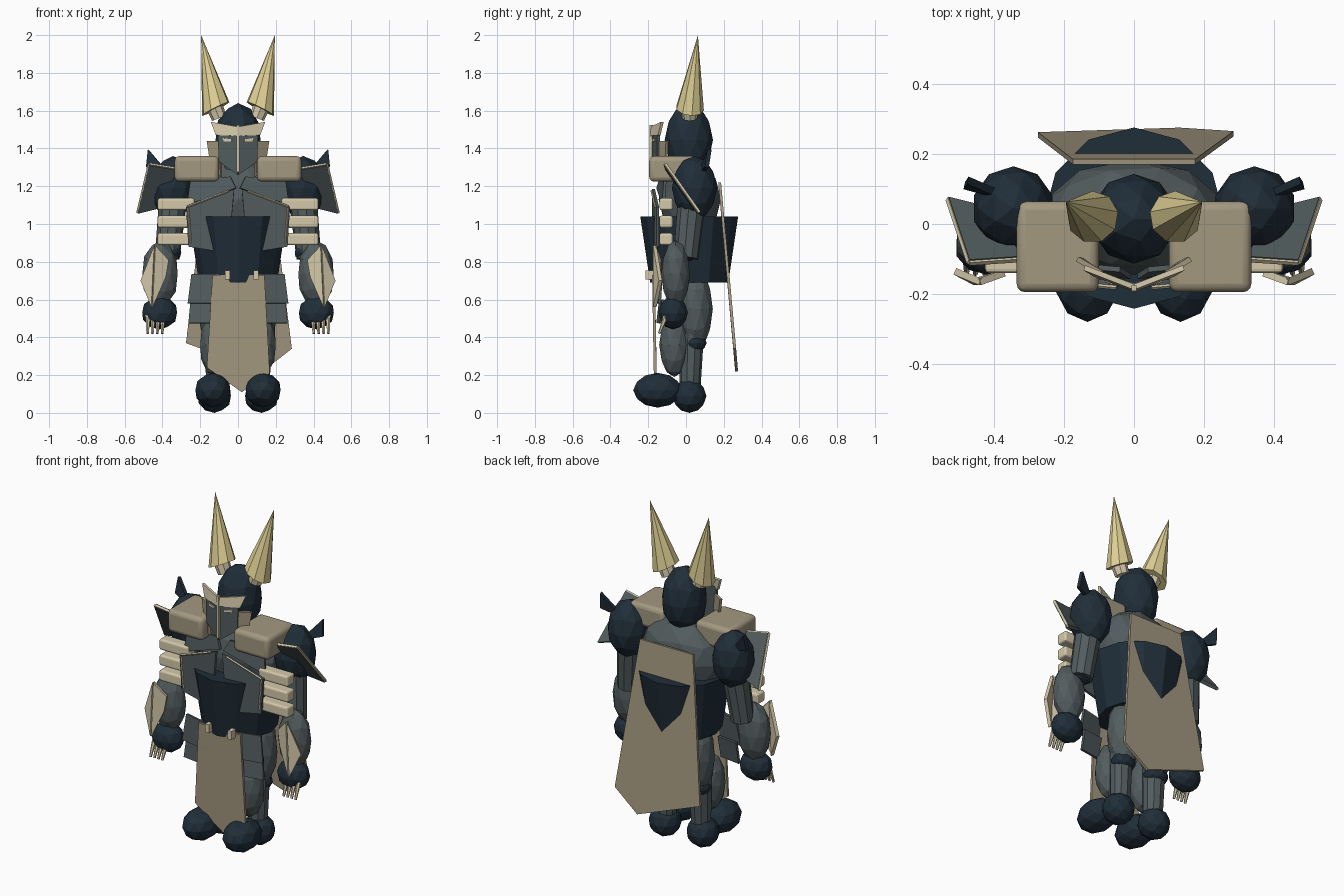
import bpy, bmesh, math
from mathutils import Vector, Matrix

if "Cube" in bpy.data.objects:
    bpy.data.objects.remove(bpy.data.objects["Cube"])


def mat(name, r, g, b):
    lin = lambda c: ((c / 255 + 0.055) / 1.055) ** 2.4 if c > 10 else c / 255 / 12.92
    m = bpy.data.materials.new(name)
    m.diffuse_color = (lin(r), lin(g), lin(b), 1)
    m.use_nodes = True
    m.node_tree.nodes["Principled BSDF"].inputs["Base Color"].default_value = m.diffuse_color
    return m


DARK = mat("dark navy", 32, 46, 57)
GREY = mat("steel grey", 82, 92, 94)
BEIGE = mat("beige cloth", 163, 152, 128)
CREAM = mat("cream bone", 212, 201, 170)
GOLD = mat("pale gold", 222, 207, 148)


def finish(name, bm, material):
    bmesh.ops.recalc_face_normals(bm, faces=bm.faces)
    me = bpy.data.meshes.new(name)
    bm.to_mesh(me)
    bm.free()
    me.materials.append(material)
    ob = bpy.data.objects.new(name, me)
    bpy.context.collection.objects.link(ob)
    return ob


def ball(name, c, r, material, sub=2):
    bm = bmesh.new()
    bmesh.ops.create_icosphere(bm, subdivisions=sub, radius=1)
    bmesh.ops.transform(bm, verts=bm.verts, matrix=Matrix.Translation(c) @ Matrix.Diagonal((*r, 1)))
    return finish(name, bm, material)


def rod(name, a, b, r1, r2, material, n=8):
    a, b = Vector(a), Vector(b)
    d = b - a
    bm = bmesh.new()
    bmesh.ops.create_cone(bm, cap_ends=True, segments=n, radius1=r1, radius2=r2, depth=d.length)
    m = Matrix.Translation((a + b) / 2) @ d.to_track_quat('Z', 'Y').to_matrix().to_4x4()
    bmesh.ops.transform(bm, verts=bm.verts, matrix=m)
    return finish(name, bm, material)


def plate(name, pts, material, t=0.015, s=1):
    """Flat panel given by its outline, thickened evenly to both sides."""
    pts = [Vector((p[0] * s, p[1], p[2])) for p in pts]
    n = (pts[1] - pts[0]).cross(pts[2] - pts[0]).normalized() * t / 2
    bm = bmesh.new()
    lo = [bm.verts.new(p - n) for p in pts]
    hi = [bm.verts.new(p + n) for p in pts]
    bm.faces.new(hi)
    bm.faces.new(lo[::-1])
    for i in range(len(pts)):
        j = (i + 1) % len(pts)
        bm.faces.new((lo[i], lo[j], hi[j], hi[i]))
    return finish(name, bm, material)


def box(name, c, size, material, bevel=0.0):
    bm = bmesh.new()
    bmesh.ops.create_cube(bm, size=1)
    bmesh.ops.transform(bm, verts=bm.verts, matrix=Matrix.Translation(c) @ Matrix.Diagonal((*size, 1)))
    if bevel:
        bmesh.ops.bevel(bm, geom=bm.edges[:], offset=bevel, segments=3, profile=0.5, affect='EDGES')
    return finish(name, bm, material)


# Body core
ball("chest", (0, 0.02, 1.13), (0.265, 0.165, 0.22), GREY)
rod("waist_guard", (0, 0.017, 0.69), (0, 0.017, 1.04), 0.207, 0.259, DARK, 12)
ball("head", (0, 0.015, 1.445), (0.125, 0.128, 0.195), DARK)
rod("neck", (0, 0, 1.2), (0, 0, 1.34), 0.1, 0.09, GREY)
box("nose_ridge", (0, -0.184, 1.40), (0.014, 0.016, 0.25), CREAM)

# Cloth
plate("loincloth", [(-0.135, -0.172, 0.73), (0.14, -0.172, 0.73), (0.168, -0.163, 0.21),
                    (0.02, -0.161, 0.11), (-0.165, -0.163, 0.24)], BEIGE)
for x in (-0.055, 0.095):
    box("cloth_clip", (x, -0.195, 0.73), (0.025, 0.04, 0.05), CREAM)
plate("cape", [(-0.175, 0.178, 1.22), (0.175, 0.178, 1.22), (0.285, 0.258, 0.34),
               (0.13, 0.268, 0.22), (-0.275, 0.255, 0.37)], BEIGE)

for s, side in ((-1, "right"), (1, "left")):
    def P(x, y, z):
        return (s * x, y, z)

    # Horns, with the base cut sloping down on the outside
    rod(side + "_horn_collar", P(0.100, 0.02, 1.56), P(0.125, 0.02, 1.625), 0.040, 0.045, CREAM)
    horn = rod(side + "_horn", P(0.118, 0.02, 1.61), P(0.195, 0.063, 2.0), 0.075, 0.0, GOLD, 9)
    for v in horn.data.vertices:
        if v.co.z < 1.8:
            v.co.z -= 0.3 * (abs(v.co.x) - 0.118)

    # Face mask
    plate(side + "_mask", [(0, -0.175, 1.48), (0.105, -0.145, 1.48), (0.10, -0.145, 1.33),
                           (0, -0.175, 1.26)], GREY, s=s)
    plate(side + "_brow", [(0, -0.180, 1.515), (0.142, -0.125, 1.54), (0.115, -0.142, 1.47),
                           (0, -0.185, 1.465)], CREAM, s=s)
    plate(side + "_eye", [(0.032, -0.176, 1.448), (0.08, -0.162, 1.455), (0.075, -0.164, 1.437),
                          (0.032, -0.176, 1.437)], CREAM, 0.009, s)
    plate(side + "_cheek", [(0.095, -0.14, 1.44), (0.162, -0.10, 1.44), (0.145, -0.105, 1.33),
                            (0.09, -0.14, 1.25)], BEIGE, s=s)

    # Shoulder pads and balls
    pad = box(side + "_shoulder_pad", P(0.218, -0.065, 1.292), (0.235, 0.26, 0.135), BEIGE, 0.025)
    for f in pad.data.polygons:
        f.use_smooth = f.area < 0.004
    ball(side + "_shoulder", P(0.345, 0.045, 1.19), (0.118, 0.12, 0.17), DARK)
    plate(side + "_shoulder_fin", [(0.36, 0.075, 1.26), (0.475, 0.125, 1.395),
                                   (0.485, 0.11, 1.30)], DARK, 0.022, s)

    # Angled shoulder guard with pale rims
    a, b, c = (0.32, -0.10, 1.29), (0.47, -0.11, 1.315), (0.53, 0.07, 1.06)
    plate(side + "_shoulder_guard", [a, b, c, (0.41, 0.04, 1.09)], GREY, 0.02, s)
    rod(side + "_guard_top_rim", P(*a), P(*b), 0.009, 0.009, CREAM, 4)
    rod(side + "_guard_side_rim", P(*b), P(*c), 0.009, 0.009, CREAM, 4)

    # Breastplate with pale rims
    a, b, c = (0.02, -0.172, 1.185), (0.275, -0.150, 1.09), (0.262, -0.150, 0.88)
    plate(side + "_breastplate", [a, b, c, (0.05, -0.172, 0.845)], GREY, 0.015, s)
    rod(side + "_breast_top_rim", P(0.05, -0.182, 1.175), P(0.268, -0.162, 1.092), 0.006, 0.006, CREAM, 4)
    rod(side + "_breast_side_rim", P(0.265, -0.160, 1.085), P(0.25, -0.160, 0.90), 0.005, 0.005, CREAM, 4)
    plate(side + "_collar", [(0.01, -0.15, 1.19), (0.27, -0.12, 1.10), (0.25, -0.11, 1.24),
                             (0.04, -0.13, 1.25)], GREY, s=s)

    # Rib bars
    for z in (1.105, 1.012, 0.92):
        box(side + "_rib", P(0.328, -0.105, z), (0.195, 0.07, 0.064), CREAM, 0.012)

    # Arm, bracer, hand and claws
    rod(side + "_upper_arm", P(0.345, 0.03, 1.12), P(0.375, 0.0, 0.82), 0.075, 0.066, GREY, 10)
    ball(side + "_elbow", P(0.365, 0.0, 0.85), (0.068, 0.064, 0.05), DARK)
    ball(side + "_forearm", P(0.413, -0.055, 0.735), (0.098, 0.077, 0.178), GREY)
    top, low = (0.44, -0.165, 0.885), (0.455, -0.165, 0.56)
    plate(side + "_bracer_inner", [top, (0.37, -0.14, 0.81), (0.385, -0.144, 0.72), low], CREAM, 0.02, s)
    plate(side + "_bracer_outer", [top, low, (0.512, -0.135, 0.70)], CREAM, 0.02, s)
    ball(side + "_hand", P(0.415, -0.068, 0.53), (0.097, 0.078, 0.088), DARK)
    for i in range(4):
        x = 0.398 + i * 0.026
        rod(side + "_claw", P(x, -0.105, 0.515), P(x + 0.003, -0.142, 0.42), 0.014, 0.007, CREAM, 6)

    # Hip plates
    plate(side + "_hip_plate", [(0.10, -0.165, 0.735), (0.245, -0.13, 0.735), (0.265, -0.14, 0.58),
                                (0.11, -0.170, 0.58)], GREY, s=s)
    plate(side + "_lower_hip_plate", [(0.12, -0.135, 0.60), (0.25, -0.12, 0.60), (0.262, -0.13, 0.475),
                                      (0.13, -0.15, 0.475)], GREY, s=s)

    # Leg and foot
    ball(side + "_thigh", P(0.11, 0.05, 0.55), (0.10, 0.092, 0.22), GREY)
    ball(side + "_knee", P(0.115, 0.045, 0.37), (0.074, 0.064, 0.05), DARK)
    rod(side + "_calf", P(0.115, 0.03, 0.42), P(0.115, 0.02, 0.10), 0.065, 0.055, GREY, 10)
    ball(side + "_shin_guard", P(0.12, -0.062, 0.36), (0.084, 0.08, 0.17), GREY)
    ball(side + "_toe", P(0.133, -0.15, 0.12), (0.097, 0.13, 0.092), DARK)
    ball(side + "_heel", P(0.125, 0.018, 0.09), (0.092, 0.09, 0.09), DARK)
